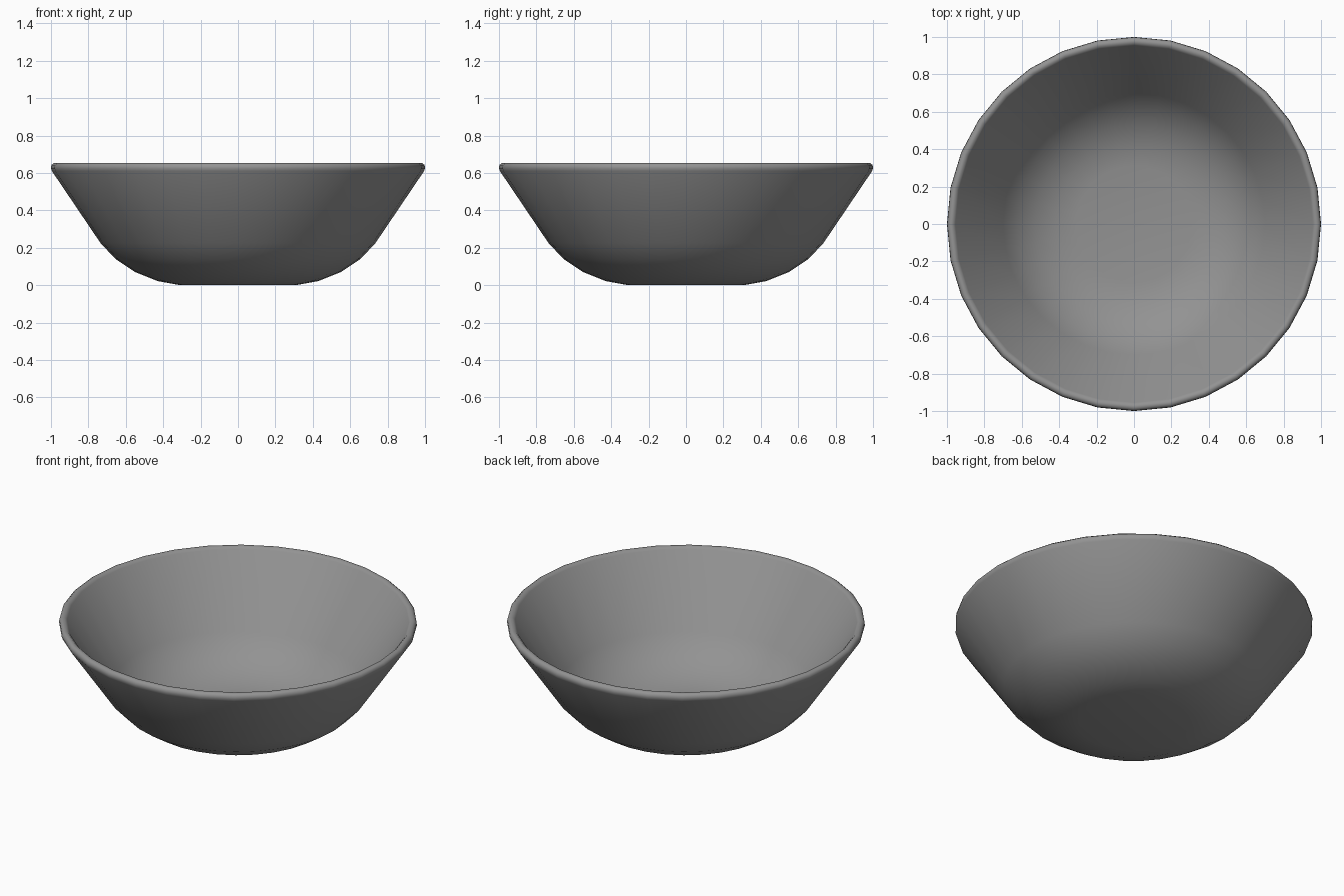
import bpy, bmesh, math

if "Cube" in bpy.data.objects:
    bpy.data.objects.remove(bpy.data.objects["Cube"])

SIDES = 32
# Bowl cross-section (radius, height): outside from base to rim, then inside down to the floor
profile = [
    (0.31, 0.0), (0.43, 0.022), (0.55, 0.07), (0.655, 0.14), (0.735, 0.225),
    (0.995, 0.61), (1.0, 0.625), (0.998, 0.642), (0.985, 0.653), (0.968, 0.653), (0.955, 0.64),
    (0.70, 0.25), (0.625, 0.17), (0.53, 0.105), (0.42, 0.062), (0.31, 0.045),
]

bm = bmesh.new()
rings = []
for r, z in profile:
    rings.append([bm.verts.new((r * math.cos(math.tau * i / SIDES),
                                r * math.sin(math.tau * i / SIDES), z)) for i in range(SIDES)])

# Walls
for a, b in zip(rings, rings[1:]):
    for i in range(SIDES):
        j = (i + 1) % SIDES
        bm.faces.new((a[i], a[j], b[j], b[i]))

# Underside and inner floor
bm.faces.new(rings[0][::-1])
bm.faces.new(rings[-1])
bmesh.ops.recalc_face_normals(bm, faces=bm.faces[:])
for f in bm.faces:
    f.smooth = True

mesh = bpy.data.meshes.new("bowl")
bm.to_mesh(mesh)
bm.free()
bowl = bpy.data.objects.new("bowl", mesh)
bpy.context.collection.objects.link(bowl)

# Dark grey finish
grey = bpy.data.materials.new("dark_grey")
grey.diffuse_color = (0.29, 0.29, 0.29, 1)
grey.use_nodes = True
grey.node_tree.nodes["Principled BSDF"].inputs["Base Color"].default_value = grey.diffuse_color
mesh.materials.append(grey)
